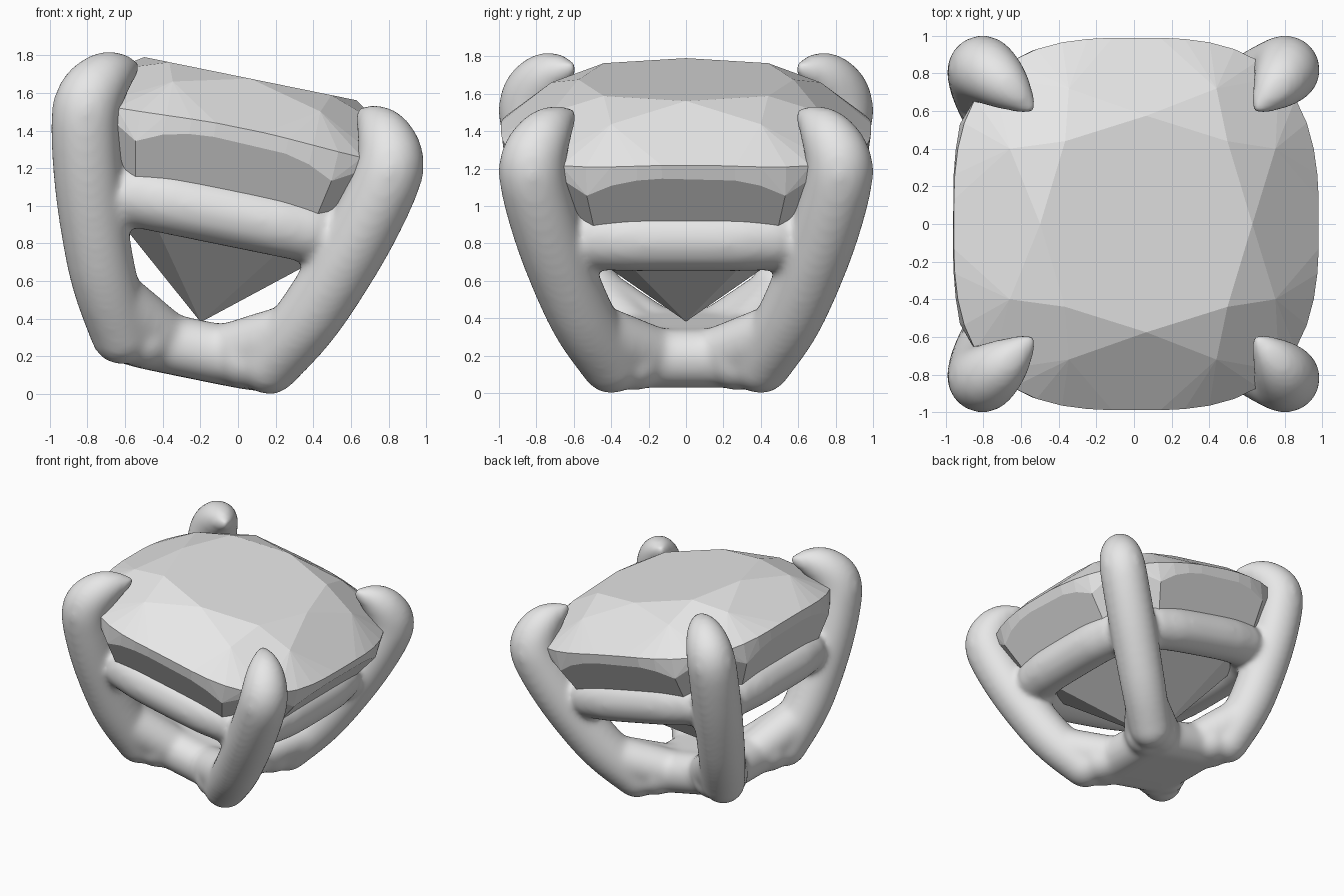
import bpy, bmesh, math
from mathutils import Vector, Matrix

if "Cube" in bpy.data.objects:
    bpy.data.objects.remove(bpy.data.objects["Cube"])

TILT = math.radians(11.5)
# everything is built upright, then tilted about y
PLACE = Matrix.Rotation(TILT, 4, 'Y') @ Matrix.Translation((-0.27, 0, 0))

grey = bpy.data.materials.new("light grey")
grey.diffuse_color = (0.8, 0.8, 0.8, 1)
grey.use_nodes = True
grey.node_tree.nodes["Principled BSDF"].inputs["Base Color"].default_value = grey.diffuse_color


def add_object(name, bm):
    me = bpy.data.meshes.new(name)
    bm.to_mesh(me)
    bm.free()
    ob = bpy.data.objects.new(name, me)
    bpy.context.collection.objects.link(ob)
    me.materials.append(grey)
    ob.matrix_world = PLACE
    return ob


def cushion(angle, half, n=2.9):
    # point on a rounded-square outline
    c, s = math.cos(angle), math.sin(angle)
    r = half / (abs(c) ** n + abs(s) ** n) ** (1 / n)
    return r * c, r * s


def hull(bm):
    res = bmesh.ops.convex_hull(bm, input=bm.verts[:])
    junk = {v for v in res['geom_interior'] + res['geom_unused']
            if isinstance(v, bmesh.types.BMVert)}
    bmesh.ops.delete(bm, geom=list(junk), context='VERTS')


def capsule(target, p, q, r0, r1):
    bm = bmesh.new()
    for c, r in ((p, r0), (q, r1)):
        bmesh.ops.create_icosphere(bm, subdivisions=3, radius=r,
                                   matrix=Matrix.Translation(c))
    hull(bm)
    me = bpy.data.meshes.new("tmp")
    bm.to_mesh(me)
    bm.free()
    target.from_mesh(me)
    bpy.data.meshes.remove(me)


def spline(pts, steps=4):
    # Catmull-Rom through the points
    pts = [Vector(p) for p in pts]
    pts = [2 * pts[0] - pts[1]] + pts + [2 * pts[-1] - pts[-2]]
    out = []
    for i in range(1, len(pts) - 2):
        a, b, c, d = pts[i - 1:i + 3]
        for k in range(steps):
            t = k / steps
            out.append(0.5 * (2 * b + (c - a) * t + (2 * a - 5 * b + 4 * c - d) * t * t
                              + (3 * b - a - 3 * c + d) * t ** 3))
    return out + [pts[-2]]


# faceted gem: table, star points, girdle, pavilion, culet
bm = bmesh.new()
for k in range(8):
    a = k * math.pi / 4
    r = 0.575 if k % 2 == 0 else 0.622
    bm.verts.new((r * math.cos(a), r * math.sin(a), 1.655))
for sx in (-1, 1):
    for sy in (-1, 1):
        for u, v in ((0.40, 0.72), (0.72, 0.40)):
            bm.verts.new((sx * u, sy * v, 1.558))
        for u, v in ((0.80, 0.49), (0.49, 0.80)):
            bm.verts.new((sx * u, sy * v, 1.0))
# girdle with its lower edge scalloped by eight steep planes
for k in range(48):
    a = k * math.pi / 24
    drop = 0.03 * (1 - math.cos(4 * a)) / 2
    bm.verts.new((*cushion(a, 0.99), 1.39 - drop))
    x, y = cushion(a, 0.98)
    side = 0.98 - max(abs(x), abs(y))
    corner = 1.092 - (abs(x) + abs(y)) / math.sqrt(2)
    bm.verts.new((x, y, 1.315 - min(side, corner) / 0.57))
bm.verts.new((0, 0, 0.335))
hull(bm)
bmesh.ops.dissolve_limit(bm, angle_limit=math.radians(3),
                         verts=bm.verts[:], edges=bm.edges[:])
bmesh.ops.recalc_face_normals(bm, faces=bm.faces[:])
add_object("gem", bm)

# setting: prongs, seat ring and base, fused together
bm = bmesh.new()
# (distance along the diagonal, height, radius) of one prong
prong = spline([(0.40, 0.19, 0.165), (0.52, 0.40, 0.175), (0.61, 0.60, 0.18),
                (0.72, 0.91, 0.185), (0.80, 1.20, 0.185), (0.82, 1.36, 0.18),
                (0.775, 1.475, 0.155), (0.71, 1.545, 0.11), (0.62, 1.59, 0.04)])
for sx in (-1, 1):
    for sy in (-1, 1):
        for p, q in zip(prong, prong[1:]):
            capsule(bm, Vector((sx * p.x, sy * p.x, p.y)),
                    Vector((sx * q.x, sy * q.x, q.y)), p.z, q.z)
        # webs rounding the lower window corners
        for u, v in ((0.14, 0.26), (0.26, 0.14)):
            capsule(bm, Vector((sx * 0.49, sy * 0.49, 0.37)),
                    Vector((sx * u, sy * v, 0.19)), 0.165, 0.155)
# seat ring under the girdle
for k in range(32):
    p, q = (Vector((*cushion((k + j) * math.pi / 16, 0.71, 4), 0.93)) for j in (0, 1))
    capsule(bm, p, q, 0.175, 0.175)
# base bars
for k in range(4):
    rot = Matrix.Rotation(k * math.pi / 2, 3, 'Z')
    capsule(bm, rot @ Vector((-0.34, -0.27, 0.19)), rot @ Vector((0.34, -0.27, 0.19)),
            0.16, 0.16)
# base slab
bmesh.ops.create_cube(bm, size=1, matrix=Matrix.Translation((0, 0, 0.185))
                      @ Matrix.Diagonal((0.6, 0.6, 0.31, 1)))
setting = add_object("prong_setting", bm)
rm = setting.modifiers.new("fuse", 'REMESH')
rm.mode = 'VOXEL'
rm.voxel_size = 0.02
rm.use_smooth_shade = True
sm = setting.modifiers.new("soften", 'SMOOTH')
sm.factor = 0.5
sm.iterations = 20
